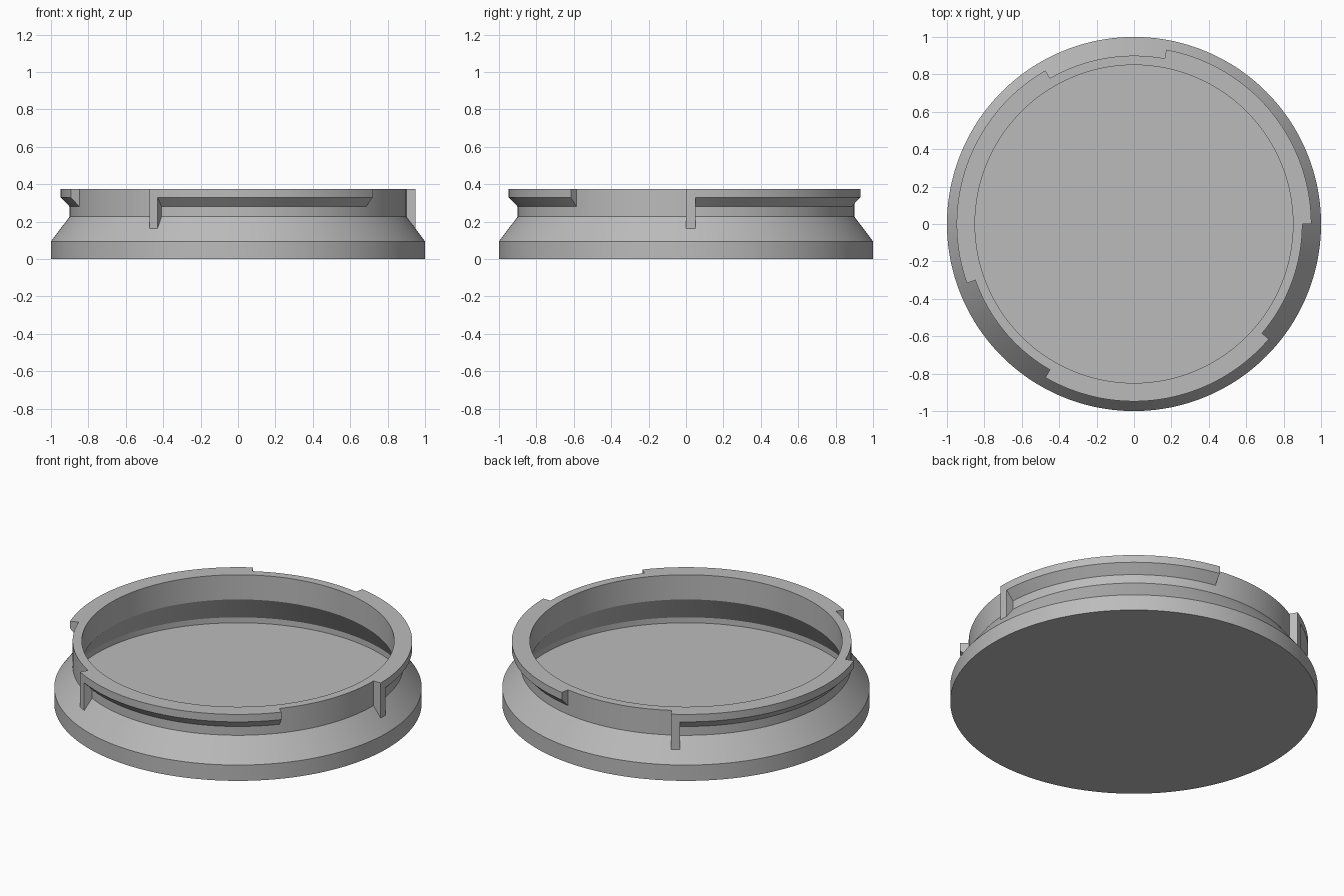
import bpy, bmesh
from math import radians, cos, sin

cube = bpy.data.objects.get("Cube")
if cube:
    bpy.data.objects.remove(cube, do_unlink=True)

SEGMENTS = 240
STEP = 360 / SEGMENTS
TOP = 0.375

grey = bpy.data.materials.new("plain grey")
grey.use_nodes = True
colour = (0.5, 0.5, 0.5, 1)
grey.diffuse_color = colour
grey.node_tree.nodes["Principled BSDF"].inputs["Base Color"].default_value = colour


def sweep(name, profile, start=0, end=360):
    """Turn a closed (radius, z) profile about z, as a full ring or a capped sector."""
    full = end - start == 360
    bm = bmesh.new()
    count = round((end - start) / STEP) + (0 if full else 1)
    rings = []
    for i in range(count):
        a = radians(start + i * STEP)
        rings.append([bm.verts.new((r * cos(a), r * sin(a), z)) for r, z in profile])
    n = len(profile)
    for i in range(count if full else count - 1):
        a, b = rings[i], rings[(i + 1) % count]
        for j in range(n):
            k = (j + 1) % n
            bm.faces.new((a[j], b[j], b[k], a[k]))
    if not full:
        bm.faces.new(rings[0])
        bm.faces.new(rings[-1])
    bmesh.ops.remove_doubles(bm, verts=bm.verts, dist=1e-5)
    bmesh.ops.dissolve_degenerate(bm, edges=bm.edges, dist=1e-5)
    bmesh.ops.recalc_face_normals(bm, faces=bm.faces)
    mesh = bpy.data.meshes.new(name)
    bm.to_mesh(mesh)
    bm.free()
    mesh.materials.append(grey)
    obj = bpy.data.objects.new(name, mesh)
    bpy.context.collection.objects.link(obj)
    return obj


# Hollow cap: flat base, flared skirt, straight neck and open mouth
shell = [(0, 0), (1, 0), (1, 0.095), (0.9, 0.227), (0.9, TOP),
         (0.85, TOP), (0.85, 0.227), (0.95, 0.073), (0.95, 0.04), (0, 0.04)]
cap = sweep("cap", shell)

# Three bayonet lugs, each with a chamfered underside and a stop post
lug = [(0.875, TOP), (0.948, TOP), (0.948, 0.33), (0.9, 0.28), (0.875, 0.28)]
post = [(0.875, TOP), (0.948, TOP), (0.948, 0.16), (0.905, 0.16), (0.875, 0.24)]
parts = []
for turn in (0, 120, 240):
    parts.append(sweep("lug", lug, turn + STEP, turn + 80 - STEP / 3))
    parts.append(sweep("stop_post", post, turn, turn + 3))

# Merge the lugs into the neck
bpy.context.view_layer.objects.active = cap
for part in parts:
    mod = cap.modifiers.new("join", "BOOLEAN")
    mod.operation = "UNION"
    mod.solver = "EXACT"
    mod.object = part
    bpy.ops.object.modifier_apply(modifier=mod.name)
    bpy.data.objects.remove(part, do_unlink=True)

bpy.ops.object.select_all(action="DESELECT")
cap.select_set(True)
bpy.ops.object.shade_smooth_by_angle(angle=radians(20))
